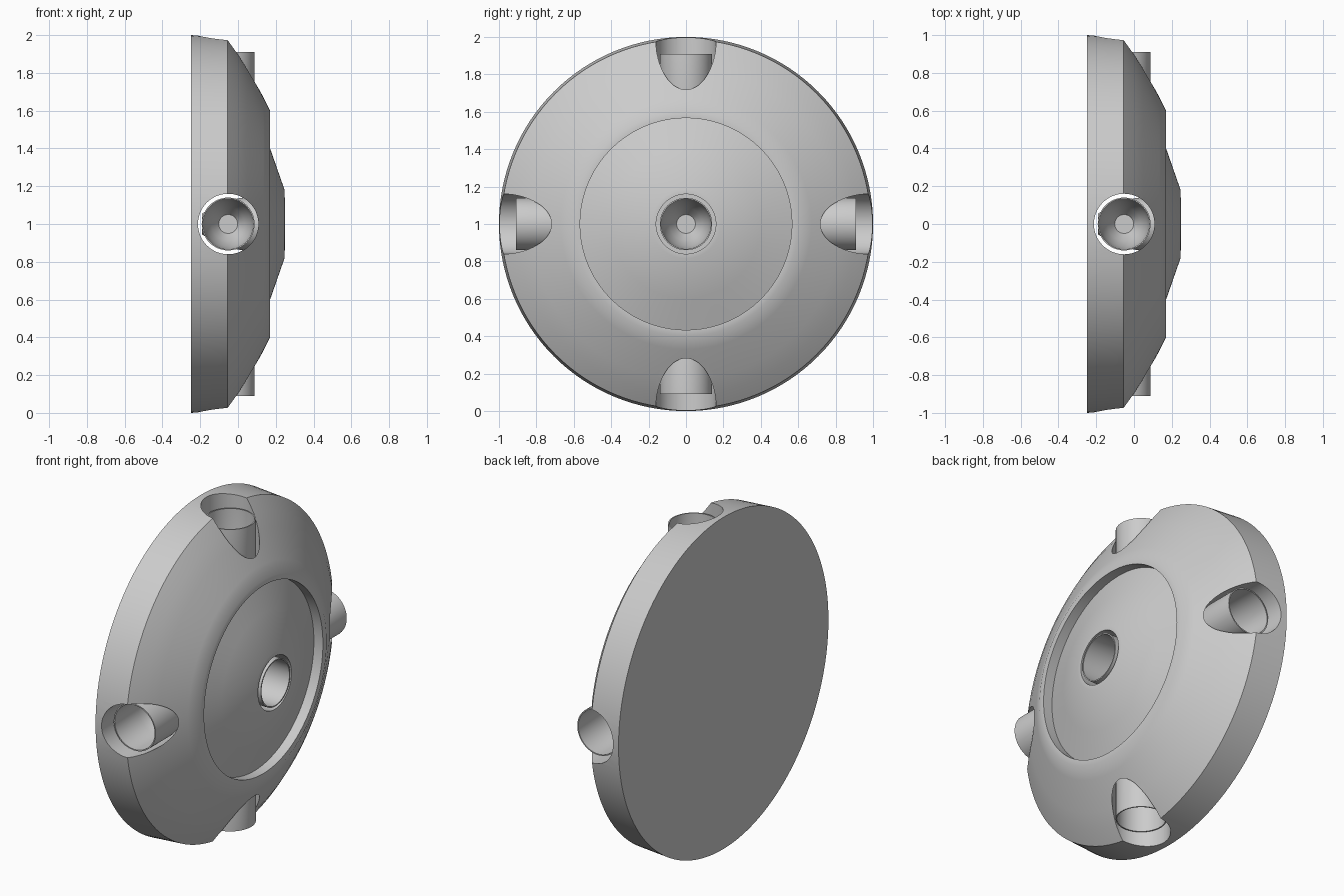
import bpy, bmesh, math
from mathutils import Vector

if "Cube" in bpy.data.objects:
    bpy.data.objects.remove(bpy.data.objects["Cube"])

CENTRE = Vector((0, 0, 1))
HUB_X = -0.052            # x of the radial port axes


def lathe(name, profile, origin, direction, steps=96):
    """Revolve (radius, height) points around an axis; ends lie on the axis."""
    bm = bmesh.new()
    verts = [bm.verts.new((r, 0, h)) for r, h in profile]
    edges = [bm.edges.new(pair) for pair in zip(verts, verts[1:])]
    bmesh.ops.spin(bm, geom=verts + edges, cent=(0, 0, 0), axis=(0, 0, 1),
                   angle=math.tau, steps=steps, use_duplicate=False)
    bmesh.ops.remove_doubles(bm, verts=bm.verts, dist=1e-5)
    bmesh.ops.recalc_face_normals(bm, faces=bm.faces)
    mesh = bpy.data.meshes.new(name)
    bm.to_mesh(mesh)
    bm.free()
    ob = bpy.data.objects.new(name, mesh)
    bpy.context.collection.objects.link(ob)
    ob.location = origin
    ob.rotation_euler = Vector((0, 0, 1)).rotation_difference(Vector(direction)).to_euler()
    return ob


def smooth(ob):
    bpy.ops.object.select_all(action='DESELECT')
    ob.select_set(True)
    bpy.context.view_layer.objects.active = ob
    bpy.ops.object.shade_smooth_by_angle(angle=math.radians(35))


def cut(ob, name, radius, start, end, origin, direction):
    """Bore a round hole through the object."""
    cutter = lathe(name, [(0, start), (radius, start), (radius, end), (0, end)],
                   origin, direction, 64)
    cutter.hide_render = True
    mod = ob.modifiers.new(name, 'BOOLEAN')
    mod.operation = 'DIFFERENCE'
    mod.solver = 'EXACT'
    mod.object = cutter
    bpy.context.view_layer.objects.active = ob
    bpy.ops.object.modifier_apply(modifier=name)
    bpy.data.objects.remove(cutter)


# Domed disc with a recessed conical face
body = lathe("disc_body", [
    (0, -0.25), (1.0, -0.25), (0.987, -0.055), (0.91, 0.0), (0.83, 0.048),
    (0.745, 0.094), (0.67, 0.135), (0.6, 0.17), (0.566, 0.17), (0.566, 0.11),
    (0.40, 0.17), (0.185, 0.245), (0, 0.245)], CENTRE, (1, 0, 0), 128)

# Bores: two straight through the rim, one blind from the front
hub = CENTRE + Vector((HUB_X, 0, 0))
cut(body, "bore_y", 0.16, -1.2, 1.2, hub, (0, 1, 0))
cut(body, "bore_z", 0.1603, -1.2, 1.2, hub, (0, 0, 1))
cut(body, "bore_x", 0.1597, -0.21, 0.4, CENTRE, (1, 0, 0))
smooth(body)

# Tapered cups sitting in the bores
outer = [(0, -0.44), (0.055, -0.44), (0.095, -0.38), (0.125, -0.31), (0.14, -0.22), (0.14, 0)]
inner = [(0.133, 0), (0.133, -0.22), (0.118, -0.305), (0.088, -0.375), (0.05, -0.43), (0, -0.43)]
ports = {
    "centre_cup": (CENTRE + Vector((0.25, 0, 0)), (1, 0, 0)),
    "front_cup": (hub + Vector((0, -0.91, 0)), (0, -1, 0)),
    "rear_cup": (hub + Vector((0, 0.91, 0)), (0, 1, 0)),
    "top_cup": (hub + Vector((0, 0, 0.91)), (0, 0, 1)),
    "bottom_cup": (hub + Vector((0, 0, -0.91)), (0, 0, -1)),
}
for name, (origin, direction) in ports.items():
    smooth(lathe(name, outer + inner, origin, direction, 64))
